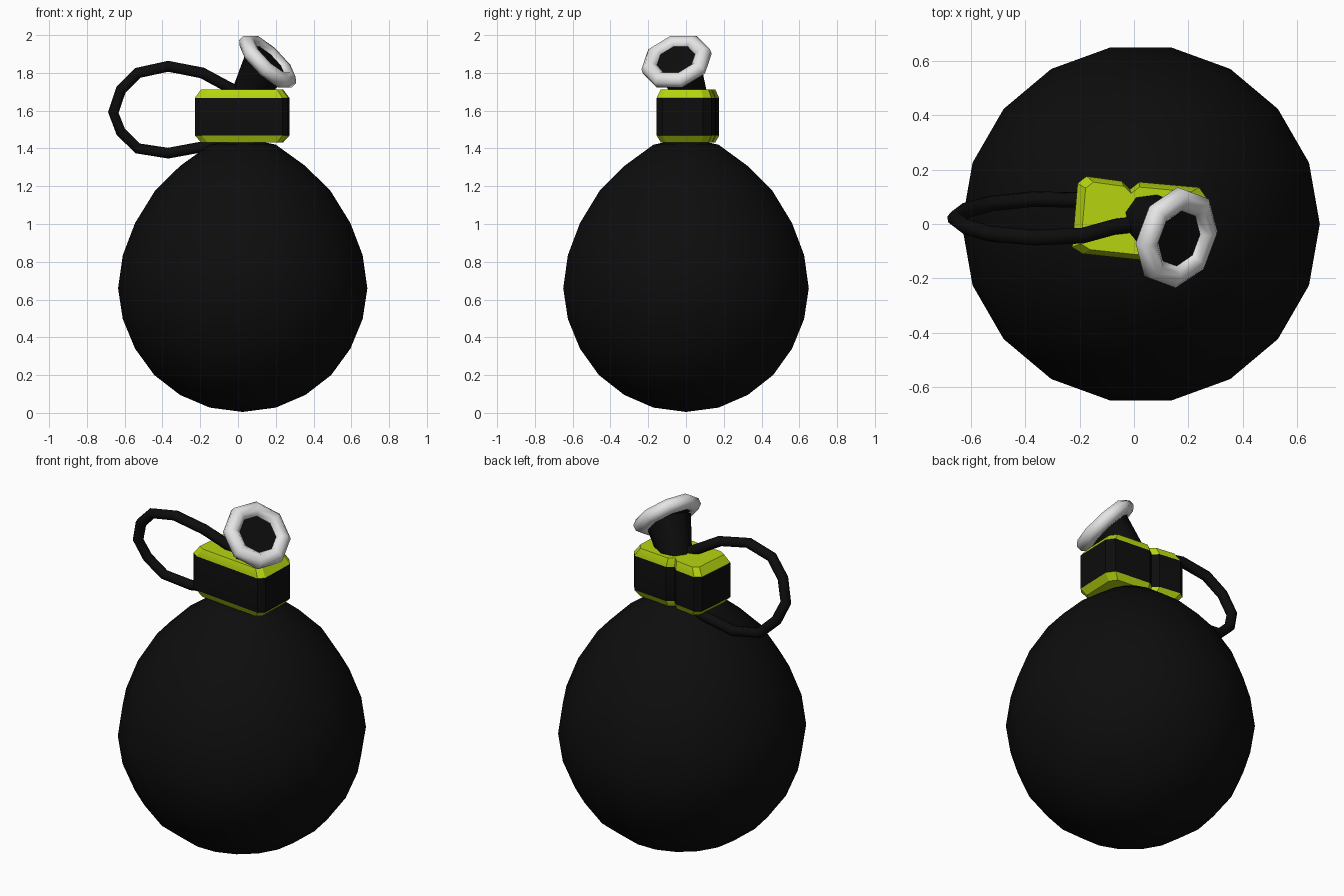
import bpy, bmesh, math
from mathutils import Vector

if "Cube" in bpy.data.objects:
    bpy.data.objects.remove(bpy.data.objects["Cube"])


def material(name, rgb):
    m = bpy.data.materials.new(name)
    m.diffuse_color = (*rgb, 1)
    m.use_nodes = True
    m.node_tree.nodes["Principled BSDF"].inputs["Base Color"].default_value = m.diffuse_color
    return m


BLACK = material("black", (0.004, 0.004, 0.004))
LIME = material("lime", (0.47, 0.66, 0.005))
WHITE = material("white", (0.78, 0.78, 0.78))


def finish(name, bm, mats, angle):
    bmesh.ops.recalc_face_normals(bm, faces=bm.faces)
    mesh = bpy.data.meshes.new(name)
    bm.to_mesh(mesh)
    bm.free()
    ob = bpy.data.objects.new(name, mesh)
    bpy.context.collection.objects.link(ob)
    for m in mats:
        mesh.materials.append(m)
    bpy.ops.object.select_all(action='DESELECT')
    ob.select_set(True)
    bpy.context.view_layer.objects.active = ob
    bpy.ops.object.shade_smooth_by_angle(angle=math.radians(angle))
    return ob


def bridge(bm, rings, closed=False):
    n = len(rings[0])
    pairs = list(zip(rings, rings[1:]))
    if closed:
        pairs.append((rings[-1], rings[0]))
    for a, b in pairs:
        for i in range(n):
            j = (i + 1) % n
            bm.faces.new((a[i], a[j], b[j], b[i]))


def revolve(name, profile, sides, centre, axis, mat, angle, phase=0.0, closed=False):
    """Spin (radius, height) points about an axis through centre."""
    turn = Vector(axis).to_track_quat('Z', 'Y')
    bm = bmesh.new()
    rings = []
    for r, h in profile:
        rings.append([bm.verts.new(Vector(centre) + turn @ Vector((
            r * math.cos(phase + math.tau * i / sides),
            r * math.sin(phase + math.tau * i / sides), h))) for i in range(sides)])
    bridge(bm, rings, closed)
    if not closed:
        bm.faces.new(rings[0])
        bm.faces.new(rings[-1])
    bmesh.ops.remove_doubles(bm, verts=bm.verts, dist=0.0005)
    return finish(name, bm, [mat], angle)


# Round bulb body, slightly narrowed towards the top
body = [(0.0001, 0.005), (0.175, 0.028), (0.332, 0.095), (0.468, 0.2), (0.57, 0.34),
        (0.635, 0.497), (0.66, 0.66), (0.635, 0.835), (0.57, 1.005), (0.465, 1.175),
        (0.332, 1.307), (0.175, 1.42), (0.0001, 1.456)]
revolve("bulb_body", body, 18, (0.025, 0, 0), (0, 0, 1), BLACK, 40)

# Neck block: notched outline, lime chamfered ends, black band around the sides
outline = [(-0.228, -0.085), (-0.19, -0.11), (0.235, -0.155), (0.265, -0.125),
           (0.272, 0.09), (0.24, 0.135), (0.02, 0.155), (-0.015, 0.128),
           (-0.045, 0.158), (-0.175, 0.176), (-0.208, 0.15)]
bm = bmesh.new()
rings = []
for z, s in ((1.432, 0.87), (1.468, 1), (1.668, 1), (1.712, 0.87)):
    rings.append([bm.verts.new((0.02 + (x - 0.02) * s, 0.01 + (y - 0.01) * s, z))
                  for x, y in outline])
bridge(bm, rings)
bm.faces.new(rings[0])
bm.faces.new(rings[-1])
bm.normal_update()
for f in bm.faces:
    f.material_index = 0 if abs(f.normal.z) < 0.1 else 1
finish("neck_block", bm, [BLACK, LIME], 25)

# Horn from the block top to the mouthpiece
mouth = Vector((0.157, -0.05, 1.86))
facing = Vector((0.67, -0.25, 0.70)).normalized()
base = Vector((0.045, 0.03, 1.67))
along = mouth - base
revolve("horn", [(0.085, -0.02), (0.125, along.length - 0.02)], 8, base, along, BLACK, 50,
        math.pi / 8)

# White rounded rim with a black opening
rim = [(0.148 + 0.045 * math.cos(math.tau * (k + 0.5) / 8),
        0.042 * math.sin(math.tau * (k + 0.5) / 8)) for k in range(8)]
revolve("mouth_rim", rim, 8, mouth, facing, WHITE, 50, math.pi / 8, closed=True)
revolve("mouth_opening", [(0.12, -0.03), (0.12, 0.012)], 8, mouth, facing, BLACK, 30,
        math.pi / 8)

# Carrying loop, from the horn foot round to below the block
path = [(0.02, 0.0, 1.69), (-0.07, -0.01, 1.735), (-0.19, -0.043, 1.80), (-0.37, -0.05, 1.835),
        (-0.53, -0.036, 1.80), (-0.62, -0.01, 1.71), (-0.66, 0.02, 1.59), (-0.62, 0.05, 1.487),
        (-0.53, 0.075, 1.40), (-0.37, 0.092, 1.375), (-0.18, 0.088, 1.41), (-0.02, 0.06, 1.43)]
curve = bpy.data.curves.new("carry_loop", 'CURVE')
curve.dimensions = '3D'
curve.bevel_depth = 0.029
curve.bevel_resolution = 2
curve.use_fill_caps = True
spline = curve.splines.new('POLY')
spline.points.add(len(path) - 1)
for p, co in zip(spline.points, path):
    p.co = (*co, 1)
curve.materials.append(BLACK)
bpy.context.collection.objects.link(bpy.data.objects.new("carry_loop", curve))
